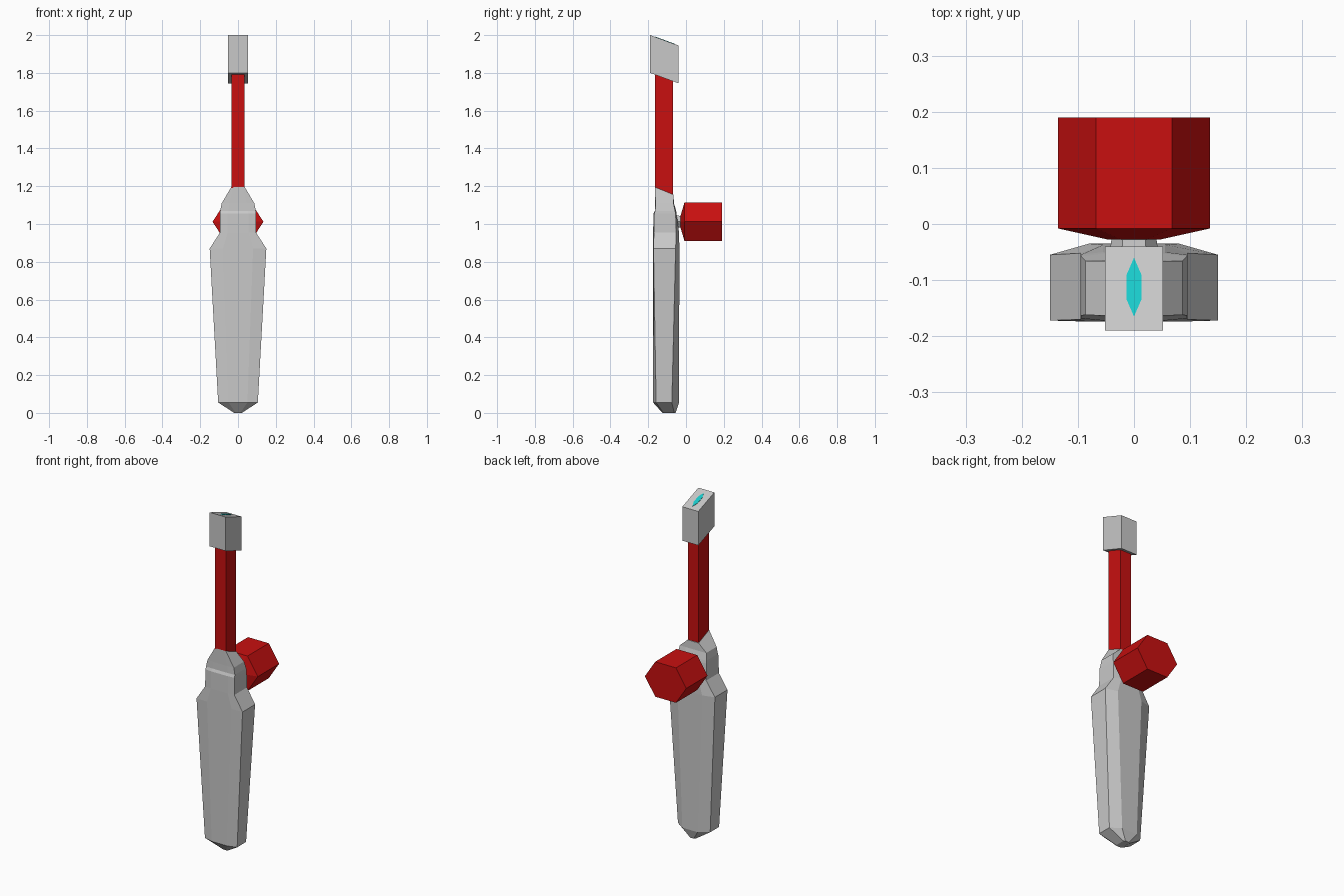
import bpy, bmesh, math

cube = bpy.data.objects.get("Cube")
if cube:
    bpy.data.objects.remove(cube, do_unlink=True)


def material(name, r, g, b):
    m = bpy.data.materials.new(name)
    m.use_nodes = True
    m.diffuse_color = (r, g, b, 1)
    m.node_tree.nodes["Principled BSDF"].inputs["Base Color"].default_value = (r, g, b, 1)
    return m


GREY = material("light grey", 0.58, 0.58, 0.58)
RED = material("red", 0.58, 0.005, 0.005)
TEAL = material("teal", 0.01, 0.6, 0.6)


def loft(name, rings, mat):
    """Skin a list of matching point rings and cap both ends."""
    bm = bmesh.new()
    loops = [[bm.verts.new(p) for p in ring] for ring in rings]
    n = len(loops[0])
    for low, high in zip(loops, loops[1:]):
        for i in range(n):
            j = (i + 1) % n
            bm.faces.new((low[i], low[j], high[j], high[i]))
    bm.faces.new(loops[0][::-1])
    bm.faces.new(loops[-1])
    bmesh.ops.recalc_face_normals(bm, faces=bm.faces[:])
    mesh = bpy.data.meshes.new(name)
    bm.to_mesh(mesh)
    bm.free()
    mesh.materials.append(mat)
    ob = bpy.data.objects.new(name, mesh)
    bpy.context.collection.objects.link(ob)
    return ob


def grip_ring(z, flat, wide, front, side_front, side_back, back, drop=0.0):
    """Eight-sided grip section; drop lowers its back edge."""
    half = [(flat, front), (wide, side_front), (wide, side_back), (flat, back)]
    outline = half + [(-x, y) for x, y in reversed(half)]
    return [(x, y, z - drop * (y - front) / (back - front)) for x, y in outline]


# Tapered grip with chamfered sides, stepped neck and slanted top
loft("grip", [
    grip_ring(0.00, 0.012, 0.02, -0.125, -0.12, -0.062, -0.055),
    grip_ring(0.055, 0.05, 0.105, -0.174, -0.158, -0.075, -0.037),
    grip_ring(0.87, 0.08, 0.15, -0.174, -0.172, -0.055, -0.035),
    grip_ring(0.955, 0.055, 0.095, -0.174, -0.17, -0.052, -0.037),
    grip_ring(1.055, 0.055, 0.095, -0.172, -0.168, -0.055, -0.05),
    grip_ring(1.07, 0.05, 0.094, -0.165, -0.163, -0.058, -0.052),
    grip_ring(1.11, 0.045, 0.086, -0.164, -0.162, -0.066, -0.064),
    grip_ring(1.195, 0.025, 0.036, -0.164, -0.164, -0.066, -0.066, 0.04),
], GREY)


def slanted_box(name, half, front, back, bottom, top, drop, mat):
    """Box whose top and bottom slope down toward the back."""
    corners = [(-half, front, 0), (half, front, 0), (half, back, drop), (-half, back, drop)]
    return loft(name, [[(x, y, z - d) for x, y, d in corners] for z in (bottom, top)], mat)


slanted_box("shaft", 0.035, -0.164, -0.068, 1.19, 1.80, 0.036, RED)
slanted_box("tip_block", 0.052, -0.19, -0.04, 1.80, 2.0, 0.055, GREY)


# Elongated hexagonal inlay lying on the slanted tip
def inlay_ring(lift):
    half = [(0, -0.165), (0.013, -0.135), (0.013, -0.09), (0, -0.06)]
    outline = half + [(-x, y) for x, y in half[2:0:-1]]
    return [(x, y, 2 - 0.055 * (y + 0.19) / 0.15 + lift) for x, y in outline]


loft("tip_inlay", [inlay_ring(-0.002), inlay_ring(0.002)], TEAL)


def hex_ring(radius, y):
    return [(radius * math.cos(math.radians(60 * i)), y,
             1.012 + radius * 0.88 * math.sin(math.radians(60 * i))) for i in range(6)]


# Six-sided rear knob with a tapered neck, on a short stem
loft("rear_knob", [hex_ring(0.045, -0.028), hex_ring(0.135, -0.008), hex_ring(0.135, 0.19)], RED)
loft("knob_stem", [hex_ring(0.045, -0.06), hex_ring(0.04, -0.027)], GREY)
